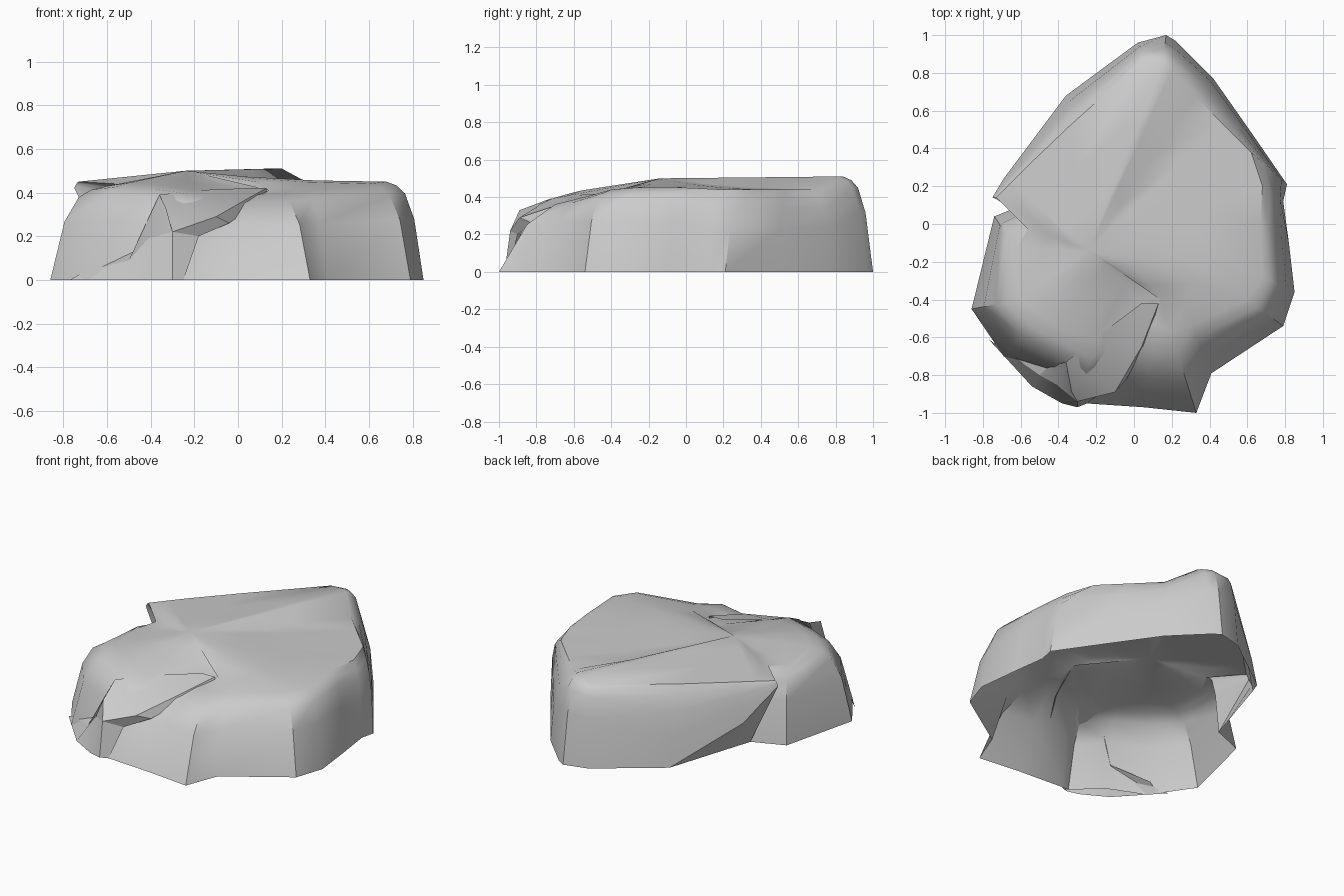
import bpy
import math
from mathutils import Vector

cube = bpy.data.objects.get("Cube")
if cube:
    bpy.data.objects.remove(cube, do_unlink=True)


def make_material(name, colour):
    material = bpy.data.materials.new(name)
    material.use_nodes = True
    material.diffuse_color = colour
    shader = material.node_tree.nodes["Principled BSDF"]
    shader.inputs["Base Color"].default_value = colour
    return material


stone = make_material("grey stone", (.6, .6, .6, 1))


def loft(name, rows, closed=False, hub=None, angle=25):
    """Skin a stack of equal rows of points, optionally closed and capped."""
    count = len(rows[0])
    points = [Vector(p) for row in rows for p in row]
    faces = []
    for level in range(len(rows) - 1):
        low, high = level * count, (level + 1) * count
        for i in range(count if closed else count - 1):
            j = (i + 1) % count
            faces.append((low + i, low + j, high + j, high + i))
    if hub:
        points.append(Vector(hub))
        last = (len(rows) - 1) * count
        faces += [(last + i, last + (i + 1) % count, len(points) - 1) for i in range(count)]
    mesh = bpy.data.meshes.new(name)
    mesh.from_pydata(points, [], faces)
    mesh.update()
    mesh.materials.append(stone)
    part = bpy.data.objects.new(name, mesh)
    bpy.context.collection.objects.link(part)
    bpy.ops.object.select_all(action="DESELECT")
    part.select_set(True)
    bpy.context.view_layer.objects.active = part
    bpy.ops.object.shade_smooth_by_angle(angle=math.radians(angle))
    return part


# Each wall column: foot x, foot y, crown x, crown y, crown height, foot height
front_columns = [
    (-.25, -.95, .06, -.42, .385, 0), (.05, -.97, .14, -.36, .41, 0),
    (.33, -1, .14, -.4, .41, 0), (.41, -.79, .27, -.43, .42, 0),
    (.79, -.54, .6, -.4, .44, 0), (.85, -.36, .68, -.28, .45, 0),
    (.82, -.1, .67, 0, .45, 0),
]
# Back wall with a low ledge
ledge_columns = [
    (.79, .12, .68, .2, .44, 0), (.81, .21, .62, .38, .44, 0),
    (.61, .5, .46, .54, .44, 0), (.42, .77, .33, .67, .44, 0),
]
tip_columns = [
    (.22, .97, .2, .81, .51, 0), (.17, 1, .15, .84, .51, 0), (.02, .96, .05, .87, .49, 0),
]
# Slanting wall whose lower edge climbs to an overhanging spur
spur_columns = [
    (-.36, .68, -.34, .52, .47, 0), (-.63, .32, -.56, .31, .46, .22),
    (-.69, .24, -.65, .22, .455, .32), (-.75, .14, -.73, .14, .45, .42),
]
side_columns = [
    (-.54, .12, -.56, -.03, .44, 0), (-.74, .04, -.62, -.13, .42, 0),
    (-.86, -.45, -.6, -.4, .43, 0), (-.69, -.7, -.5, -.48, .445, 0),
    (-.46, -.8, -.36, -.56, .435, 0), (-.3, -.95, -.2, -.62, .41, 0),
]

# Wall profiles: fraction of the lean, fraction of the rise
round_wall = [(0, 0), (.25, .62), (.5, .88), (.72, .96), (1, 1)]
flat_wall = [(0, 0), (.25, .4), (.5, .7), (.72, .88), (1, 1)]
ledge_wall = [(0, 0), (.15, .53), (.4, .78), (.65, .9), (1, 1)]


def wall_points(column, profile):
    x, y, crown_x, crown_y, height, start = column
    foot, span = Vector((x, y, start)), Vector((crown_x - x, crown_y - y, height - start))
    return [foot + Vector((span.x * lean, span.y * lean, span.z * rise))
            for lean, rise in profile]


walls = []
for columns, profile in (
    (front_columns, round_wall), (ledge_columns, ledge_wall), (tip_columns, round_wall),
    (spur_columns, flat_wall), (side_columns, round_wall),
):
    walls += [wall_points(c, profile) for c in columns]
rings = [list(ring) for ring in zip(*walls)]

# Nearly level top with a slight sag on one side, closing on an off-centre peak
peak = Vector((-.24, -.14, .5))
crown_ring = rings[-1]
for amount in (.35, .7):
    rings.append([p.lerp(peak, amount) - Vector((0, 0, .012 if p.x > .3 else 0))
                  for p in crown_ring])
loft("boulder_shell", rings, closed=True, hub=peak, angle=36)

# Undercut face below the overhanging spur
edge = [Vector((x, y, start)) for x, y, _, _, _, start in spur_columns]
inner = Vector((-.54, .12, 0))
loft("spur_undercut", [edge, [edge[0].lerp(inner, t) for t in (0, .5, .8, 1)]])

# Low broken skirt at the front corner
loft("front_skirt", [
    [(-.77, -.61, 0), (-.54, -.86, 0), (-.38, -.95, 0), (-.3, -.97, 0)],
    [(-.7, -.66, .04), (-.5, -.8, .09), (-.41, -.85, .19), (-.3, -.94, .22)],
    [(-.66, -.64, .05), (-.46, -.76, .14), (-.36, -.73, .39), (-.33, -.89, .33)],
])

# Raised fold: its top slab, and the narrow side it turns to the wall
lip = [(-.3, -.97, 0), (-.3, -.94, .22), (-.1, -.89, .29), (.04, -.65, .37), (.13, -.42, .42)]
crest = [(-.3, -.97, 0), (-.33, -.89, .33), (-.36, -.73, .39), (-.2, -.6, .41), (.04, -.42, .42)]
under = [(-.25, -.95, 0), (-.18, -.9, .2), (-.04, -.82, .26), (.07, -.63, .34), (.13, -.42, .4)]
loft("fold_top", [lip, crest])
loft("fold_side", [under, lip])
